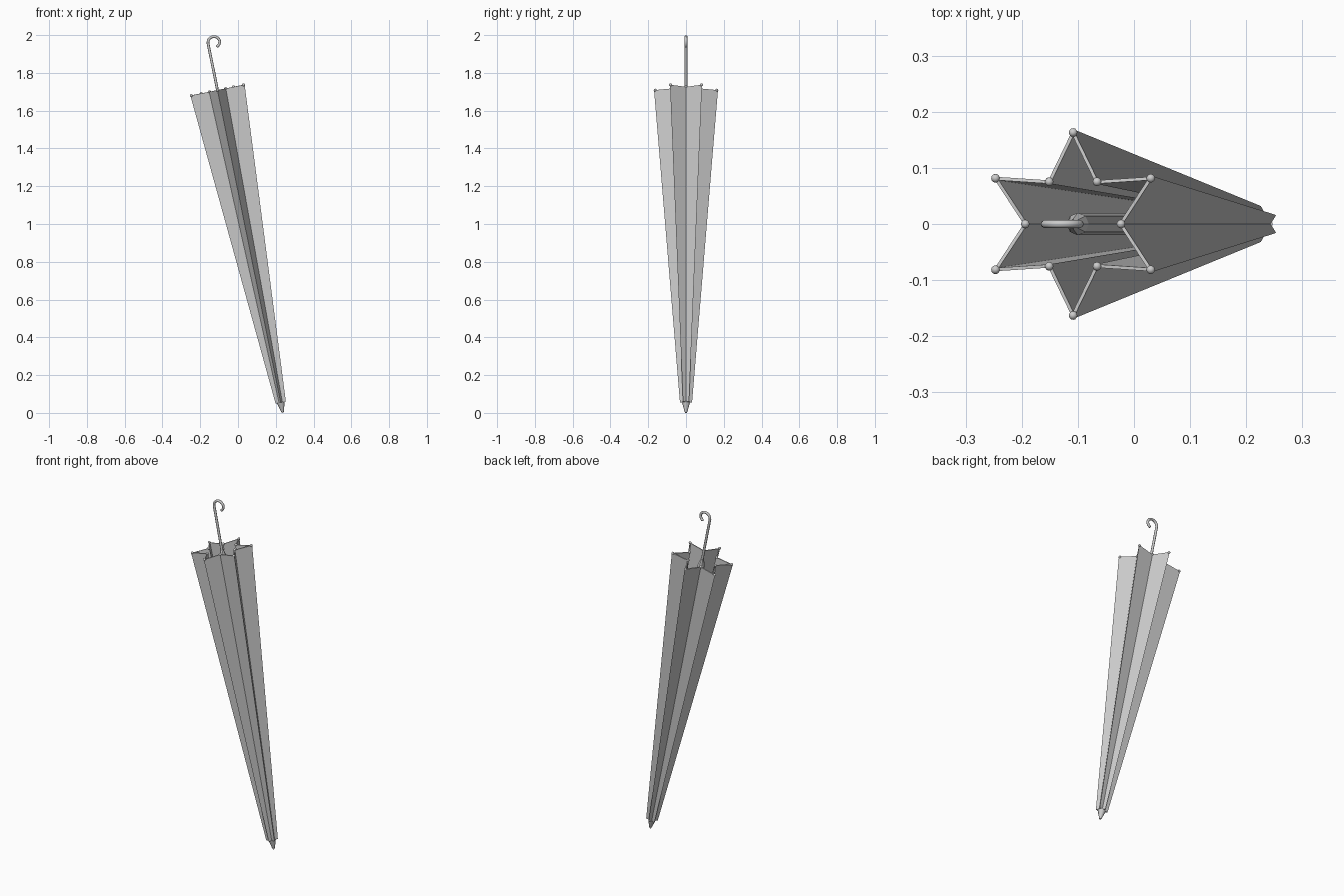
import bpy, bmesh, math
from mathutils import Matrix, Vector

if "Cube" in bpy.data.objects:
    bpy.data.objects.remove(bpy.data.objects["Cube"])

# Umbrella axis: origin at the tip, leaning towards -x
FRAME = Matrix.Translation((0.237, 0, 0.001)) @ Matrix.Rotation(math.radians(-11.44), 4, 'Y')
RIM, BASE = 1.742, 0.055


def add(name, bm, smooth=None):
    bmesh.ops.recalc_face_normals(bm, faces=bm.faces[:])
    me = bpy.data.meshes.new(name)
    bm.to_mesh(me)
    bm.free()
    ob = bpy.data.objects.new(name, me)
    bpy.context.collection.objects.link(ob)
    ob.matrix_world = FRAME
    if smooth:
        bpy.ops.object.select_all(action='DESELECT')
        ob.select_set(True)
        bpy.context.view_layer.objects.active = ob
        bpy.ops.object.shade_smooth_by_angle(angle=math.radians(smooth))
    return ob


def star(outer, inner, h):
    return [Vector((r * math.cos(a), r * math.sin(a), h))
            for i in range(12)
            for r, a in [((outer if i % 2 else inner), i * math.pi / 6)]]


def lathe(name, profile, sides, smooth=None):
    bm = bmesh.new()
    rings = [[bm.verts.new((r * math.cos(2 * math.pi * i / sides),
                            r * math.sin(2 * math.pi * i / sides), h))
              for i in range(sides)] for r, h in profile]
    for a, b in zip(rings, rings[1:]):
        for i in range(sides):
            j = (i + 1) % sides
            bm.faces.new((a[i], a[j], b[j], b[i]))
    bm.faces.new(rings[0])
    bm.faces.new(rings[-1])
    return add(name, bm, smooth)


# Folded canopy: six-pointed star section, open at the top
bm = bmesh.new()
low = [bm.verts.new(p) for p in star(0.032, 0.018, BASE)]
top = [bm.verts.new(p) for p in star(0.169, 0.090, RIM)]
for i in range(12):
    j = (i + 1) % 12
    bm.faces.new((low[i], low[j], top[j], top[i]))
bm.faces.new(low)
canopy = add("canopy", bm)
sol = canopy.modifiers.new("cloth", 'SOLIDIFY')
sol.thickness = 0.006
sol.offset = -1
sol.use_even_offset = True

# Small balls on every fold of the rim
bm = bmesh.new()
for p in star(0.163, 0.087, RIM):
    bmesh.ops.create_uvsphere(bm, u_segments=12, v_segments=8, radius=0.0078,
                              matrix=Matrix.Translation(p))
add("rim_balls", bm, 60)

# Pointed ferrule and thick inner shaft
lathe("tip", [(0.005, 0.0), (0.009, 0.012), (0.022, BASE + 0.003)], 12, 40)
lathe("inner_shaft", [(0.02, 0.3), (0.02, 1.70), (0.008, 1.745)], 8)

# Thin rod ending in a curled hook handle
cu = bpy.data.curves.new("hook_handle", 'CURVE')
cu.dimensions = '3D'
cu.bevel_depth = 0.0072
cu.bevel_resolution = 3
cu.use_fill_caps = True
R, H = 0.0315, 1.993
path = [(0, 0, 1.65), (0, 0, 1.85)]
for i in range(25):
    a = math.radians(180 - 235 * i / 24)
    r = R * (1 - 0.15 * max(0, i - 18) / 6)
    path.append((R + r * math.cos(a), 0, H + r * math.sin(a)))
sp = cu.splines.new('POLY')
sp.points.add(len(path) - 1)
for pt, co in zip(sp.points, path):
    pt.co = (*co, 1)
sp.use_smooth = True
handle = bpy.data.objects.new("hook_handle", cu)
bpy.context.collection.objects.link(handle)
handle.matrix_world = FRAME

# Rounded end of the hook
bm = bmesh.new()
bmesh.ops.create_uvsphere(bm, u_segments=12, v_segments=8, radius=0.0078,
                          matrix=Matrix.Translation(path[-1]))
add("hook_end", bm, 60)
